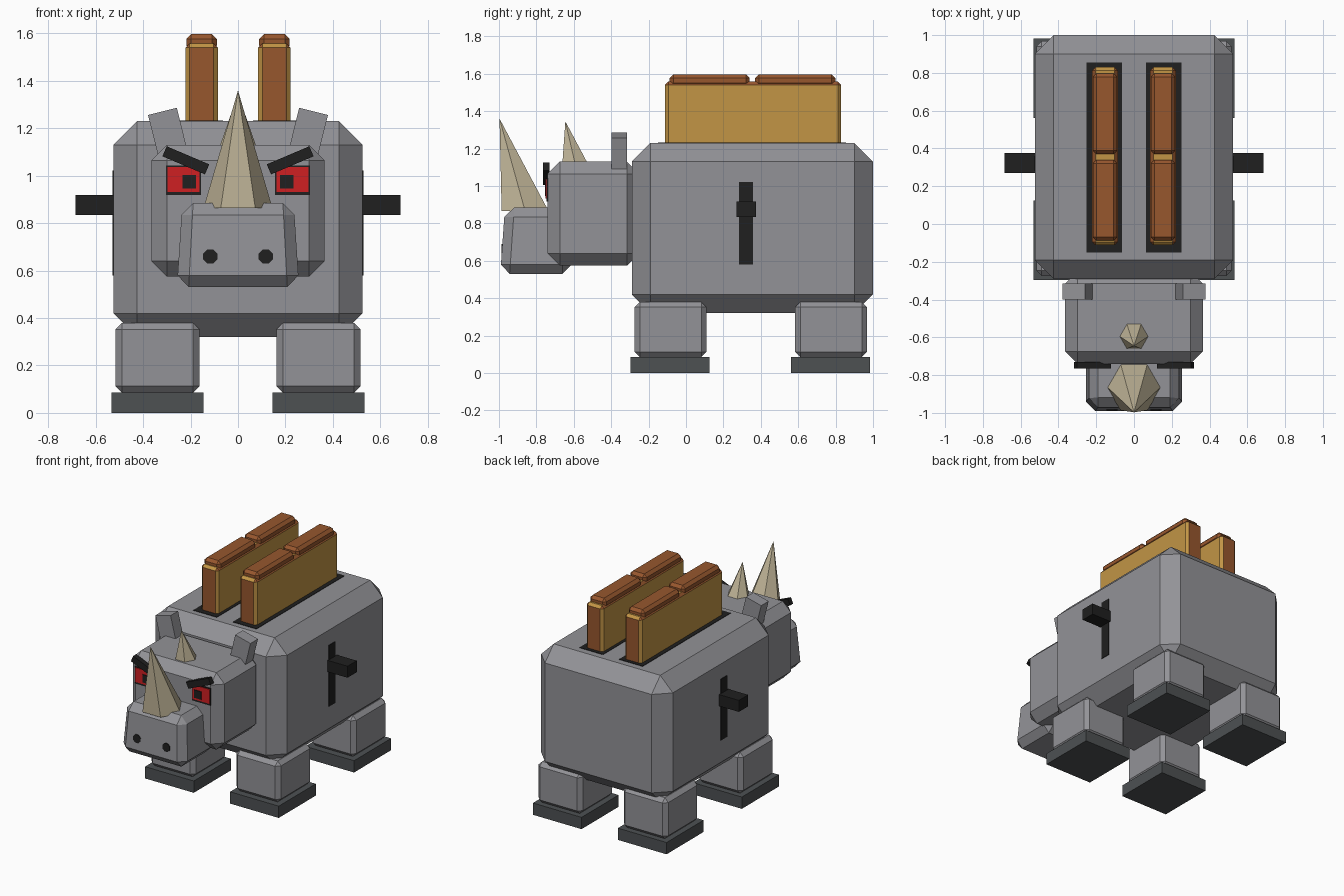
import bpy, bmesh
from math import radians
from mathutils import Matrix, Vector

cube = bpy.data.objects.get("Cube")
if cube:
    bpy.data.objects.remove(cube)


def material(name, r, g, b):
    m = bpy.data.materials.new(name)
    m.use_nodes = True
    m.diffuse_color = (r, g, b, 1)
    bsdf = next(n for n in m.node_tree.nodes if n.type == 'BSDF_PRINCIPLED')
    bsdf.inputs["Base Color"].default_value = (r, g, b, 1)
    bsdf.inputs["Roughness"].default_value = 0.8
    return m


GREY = material("hide grey", 0.29, 0.29, 0.31)
HOOF = material("hoof grey", 0.075, 0.082, 0.086)
BLACK = material("black", 0.014, 0.014, 0.014)
GOLD = material("bread gold", 0.54, 0.30, 0.06)
CRUST = material("crust brown", 0.31, 0.095, 0.027)
HORN = material("horn ivory", 0.54, 0.47, 0.32)
RED = material("eye red", 0.62, 0.014, 0.016)


def finish(name, bm, *mats):
    bmesh.ops.recalc_face_normals(bm, faces=bm.faces)
    me = bpy.data.meshes.new(name)
    bm.to_mesh(me)
    bm.free()
    for m in mats:
        me.materials.append(m)
    ob = bpy.data.objects.new(name, me)
    bpy.context.collection.objects.link(ob)
    return ob


def box_mesh(x, y, z, bevel=0.0):
    """Chamfered box from (low, high) ranges on each axis."""
    size = [b - a for a, b in (x, y, z)]
    mid = [(a + b) / 2 for a, b in (x, y, z)]
    bm = bmesh.new()
    bmesh.ops.create_cube(bm, size=1)
    bmesh.ops.scale(bm, vec=size, verts=bm.verts)
    bmesh.ops.translate(bm, vec=mid, verts=bm.verts)
    if bevel:
        bmesh.ops.bevel(bm, geom=bm.edges[:], offset=bevel, segments=1,
                        affect='EDGES', profile=0.5)
    return bm


def box(name, mat, x, y, z, bevel=0.0):
    return finish(name, box_mesh(x, y, z, bevel), mat)


def span(side, a, b):
    return tuple(sorted((side * a, side * b)))


def tilted(name, mat, centre, size, angle):
    """Box turned about the front-back axis."""
    bm = bmesh.new()
    bmesh.ops.create_cube(bm, size=1)
    bmesh.ops.scale(bm, vec=size, verts=bm.verts)
    bmesh.ops.rotate(bm, cent=(0, 0, 0), matrix=Matrix.Rotation(radians(angle), 3, 'Y'),
                     verts=bm.verts)
    bmesh.ops.translate(bm, vec=centre, verts=bm.verts)
    return finish(name, bm, mat)


def horn(name, base, radius, tip):
    """Six-sided spike leaning towards its tip."""
    bm = bmesh.new()
    ring = [bm.verts.new(Vector(base) + Matrix.Rotation(radians(60 * i), 3, 'Z')
                         @ Vector((radius, 0, 0))) for i in range(6)]
    apex = bm.verts.new(tip)
    bm.faces.new(ring)
    for i in range(6):
        bm.faces.new((ring[i], ring[(i + 1) % 6], apex))
    return finish(name, bm, HORN)


# Body and head
box("body", GREY, (-0.525, 0.525), (-0.29, 1.0), (0.32, 1.23), 0.1)
box("head", GREY, (-0.365, 0.365), (-0.74, -0.25), (0.575, 1.13), 0.065)

# Snout, narrower and slightly set back towards the top
bm = box_mesh((-0.258, 0.258), (-0.993, -0.61), (0.53, 0.885), 0.05)
for v in bm.verts:
    rise = (v.co.z - 0.53) / 0.355
    v.co.x *= 1 - 0.09 * rise
    if v.co.y < -0.8:
        v.co.y += 0.025 * rise
finish("snout", bm, GREY)

# Horns
horn("front_horn", (0, -0.86, 0.865), 0.145, (0, -0.997, 1.36))
horn("rear_horn", (0, -0.592, 1.115), 0.08, (0, -0.645, 1.345))

# Legs and feet
for end, y in (("front", -0.085), ("back", 0.773)):
    for label, s in (("left", 1), ("right", -1)):
        box(f"{end}_{label}_leg", GREY, span(s, 0.162, 0.517),
            (y - 0.19, y + 0.195), (0.085, 0.38), 0.028)
        box(f"{end}_{label}_foot", HOOF, span(s, 0.145, 0.533),
            (y - 0.212, y + 0.21), (0, 0.085))

for label, s in (("left", 1), ("right", -1)):
    # Ears and brows
    tilted(f"{label}_ear", GREY, (s * 0.298, -0.357, 1.188), (0.125, 0.085, 0.172), s * 14)
    tilted(f"{label}_brow", BLACK, (s * 0.22, -0.748, 1.065), (0.195, 0.035, 0.046), s * -23)

    # Eyes
    box(f"{label}_eye_rim", BLACK, span(s, 0.155, 0.302), (-0.745, -0.737), (0.918, 1.043))
    box(f"{label}_eye", RED, span(s, 0.163, 0.298), (-0.75, -0.742), (0.932, 1.036))
    box(f"{label}_pupil", BLACK, span(s, 0.178, 0.235), (-0.755, -0.747), (0.947, 1.004))

    # Nostrils
    bm = bmesh.new()
    bmesh.ops.create_cone(bm, cap_ends=True, segments=8, radius1=0.032, radius2=0.032,
                          depth=0.009, matrix=Matrix.Translation((s * 0.117, -0.983, 0.66))
                          @ Matrix.Rotation(radians(90), 4, 'X')
                          @ Matrix.Rotation(radians(22.5), 4, 'Z'))
    finish(f"{label}_nostril", bm, BLACK)

    # Side lever and its track
    box(f"{label}_lever_track", BLACK, span(s, 0.521, 0.529), (0.283, 0.357), (0.58, 1.022))
    box(f"{label}_lever", BLACK, span(s, 0.5, 0.685), (0.27, 0.375), (0.835, 0.918))

    # Bread slot
    box(f"{label}_slot", BLACK, span(s, 0.064, 0.252), (-0.15, 0.855), (1.225, 1.233))

    # Bread slice: brown ends and upper side edges, gold faces
    bm = box_mesh(span(s, 0.085, 0.222), (-0.112, 0.83), (1.15, 1.558), 0.018)
    bm.normal_update()
    for f in bm.faces:
        n = f.normal
        if abs(n.y) > 0.9 or (0.3 < n.z < 0.9 and abs(n.x) > 0.3):
            f.material_index = 1
    finish(f"{label}_bread", bm, GOLD, CRUST)

    # Two crust humps on top of the slice
    for part, y0, y1 in (("front", -0.088, 0.34), ("back", 0.37, 0.798)):
        box(f"{label}_{part}_crust", CRUST, span(s, 0.089, 0.218), (y0, y1),
            (1.53, 1.597), 0.02)
